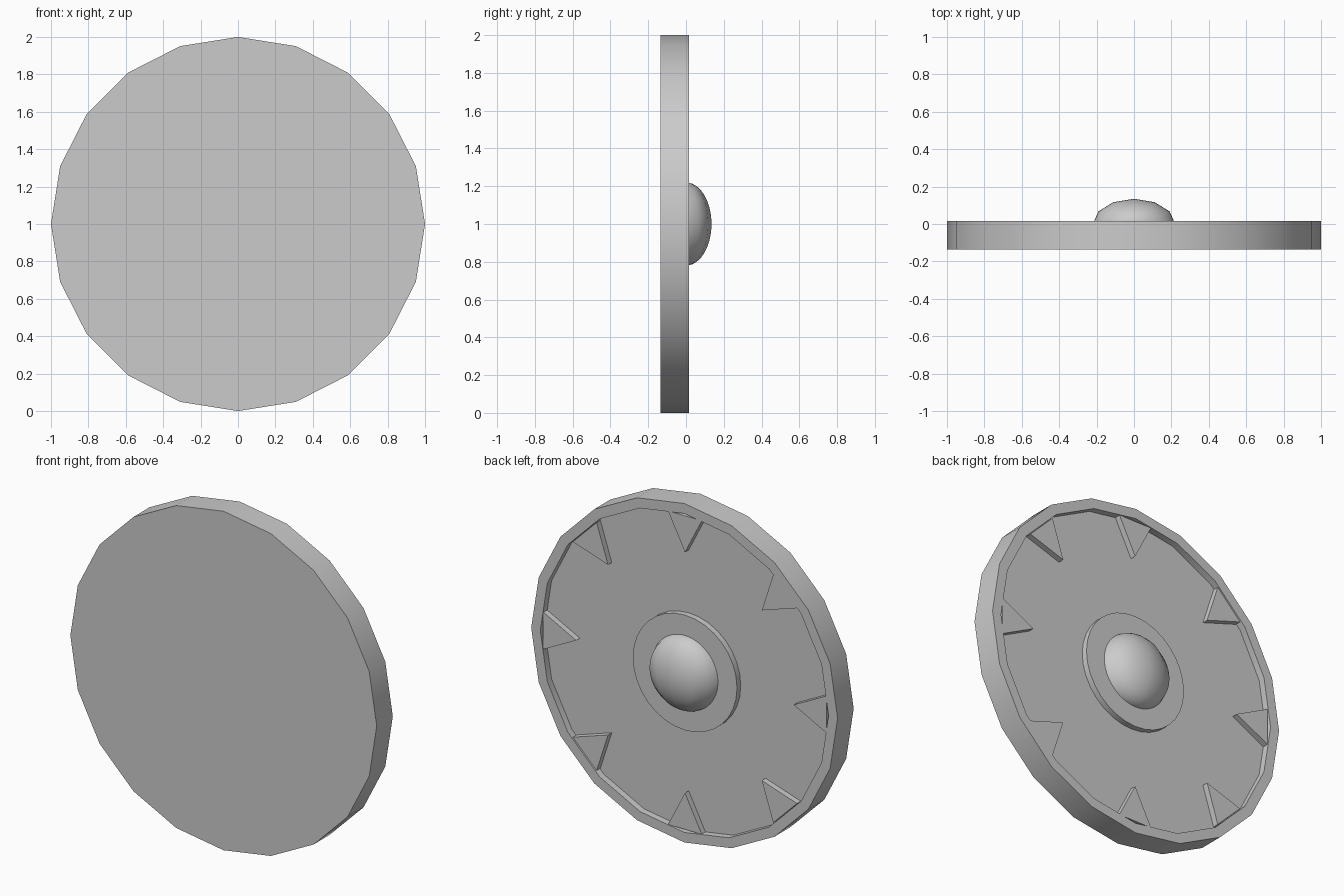
import bpy, bmesh, math
from mathutils import Matrix, Vector

if "Cube" in bpy.data.objects:
    bpy.data.objects.remove(bpy.data.objects["Cube"])

FRONT, RIM, RAISED, FLOOR = -0.135, 0.015, 0.01, -0.025
# local z becomes world +y, centred one unit above the ground
TO_WORLD = Matrix.Translation((0, 0, 1)) @ Matrix.Rotation(-math.pi / 2, 4, 'X')


def finish(name, bm, matrix=TO_WORLD):
    bm.transform(matrix)
    bmesh.ops.recalc_face_normals(bm, faces=bm.faces[:])
    mesh = bpy.data.meshes.new(name)
    bm.to_mesh(mesh)
    bm.free()
    ob = bpy.data.objects.new(name, mesh)
    bpy.context.collection.objects.link(ob)
    bpy.ops.object.select_all(action='DESELECT')
    ob.select_set(True)
    bpy.context.view_layer.objects.active = ob
    bpy.ops.object.shade_smooth_by_angle(angle=math.radians(35))
    return ob


def disc(radius, low, high, sides):
    bm = bmesh.new()
    bmesh.ops.create_cone(bm, cap_ends=True, segments=sides, radius1=radius,
                          radius2=radius, depth=high - low,
                          matrix=Matrix.Translation((0, 0, (low + high) / 2)))
    return bm


# Round body with a raised rim and a recessed back
bm = disc(1, FRONT, RIM, 20)
back = max(bm.faces, key=lambda f: f.calc_center_median().z)
bmesh.ops.inset_region(bm, faces=[back], thickness=0.06 * math.cos(math.pi / 20))
floor = bmesh.ops.extrude_discrete_faces(bm, faces=[back])["faces"][0]
bmesh.ops.translate(bm, verts=floor.verts[:], vec=(0, 0, FLOOR - RIM))
finish("shield_body", bm)

# Raised round plate in the middle
finish("hub_plate", disc(0.34, FLOOR, RAISED, 32))

# Triangular teeth pointing inward from the rim
bm = bmesh.new()
for i in range(8):
    turn = Matrix.Rotation(i * math.pi / 4, 4, 'Z')
    tri = [(0.71, 0), (0.925, 0.11), (0.925, -0.11)]
    face = bm.faces.new([bm.verts.new(turn @ Vector((x, y, FLOOR))) for x, y in tri])
    top = bmesh.ops.extrude_face_region(bm, geom=[face], use_keep_orig=True)["geom"]
    bmesh.ops.translate(bm, vec=(0, 0, RAISED - FLOOR),
                        verts=[v for v in top if isinstance(v, bmesh.types.BMVert)])
finish("rim_teeth", bm)

# Flattened dome on the hub, cut off at the plate
bm = bmesh.new()
bmesh.ops.create_uvsphere(bm, u_segments=12, v_segments=24, radius=1)
bm.transform(Matrix.Translation((0, 0, 1)) @ Matrix.Diagonal((0.22, 0.135, 0.22, 1)))
bmesh.ops.bisect_plane(bm, geom=bm.verts[:] + bm.edges[:] + bm.faces[:],
                       plane_co=(0, 0, 0), plane_no=(0, 1, 0), clear_inner=True)
finish("dome", bm, Matrix.Identity(4))
